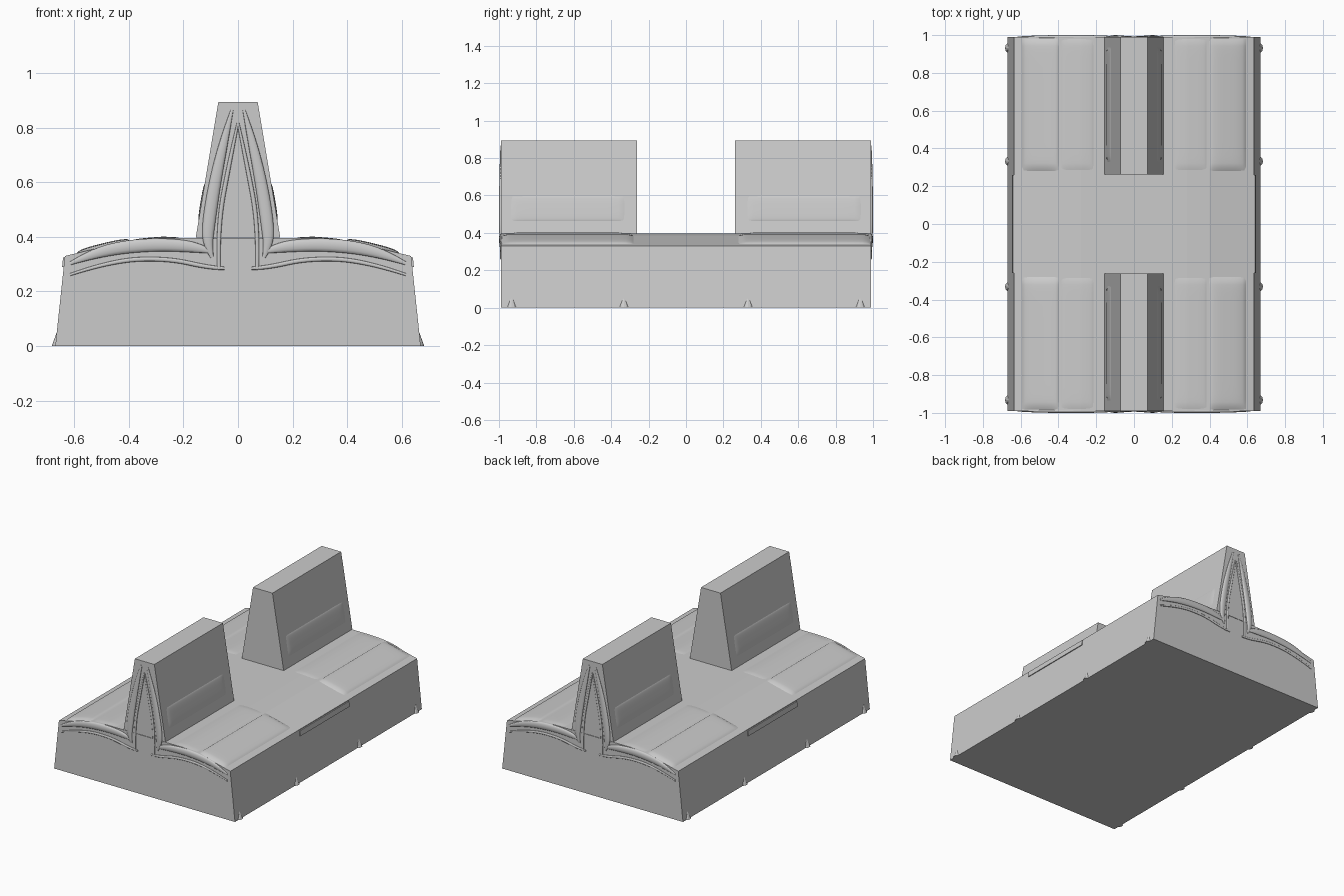
import bpy, bmesh, math

cube = bpy.data.objects.get("Cube")
if cube:
    bpy.data.objects.remove(cube)

mat = bpy.data.materials.new("plain grey")
mat.use_nodes = True
GREY = (0.6, 0.6, 0.6, 1)
mat.diffuse_color = GREY
mat.node_tree.nodes["Principled BSDF"].inputs["Base Color"].default_value = GREY

END, GAP = 0.989, 0.262
TOP = [(0, 0.396), (0.28, 0.396), (0.4, 0.387), (0.635, 0.33)]


def add(name, mesh, smooth=False):
    mesh.materials.append(mat)
    ob = bpy.data.objects.new(name, mesh)
    bpy.context.collection.objects.link(ob)
    if smooth:
        for p in mesh.polygons:
            p.use_smooth = True
    return ob


def prism(name, half, y0, y1):
    """Extrude a half profile, mirrored in x, along y."""
    pts = half + [(-x, z) for x, z in reversed(half) if x > 0]
    bm = bmesh.new()
    face = bm.faces.new([bm.verts.new((x, y0, z)) for x, z in pts])
    ext = bmesh.ops.extrude_face_region(bm, geom=[face])
    verts = [v for v in ext["geom"] if isinstance(v, bmesh.types.BMVert)]
    bmesh.ops.translate(bm, verts=verts, vec=(0, y1 - y0, 0))
    bmesh.ops.recalc_face_normals(bm, faces=bm.faces)
    me = bpy.data.meshes.new(name)
    bm.to_mesh(me)
    bm.free()
    return add(name, me)


def seat_height(x):
    for (xa, za), (xb, zb) in zip(TOP, TOP[1:]):
        if x <= xb:
            return za + (zb - za) * (x - xa) / (xb - xa)
    return TOP[-1][1]


def back_face(z):
    """Half width of the backrest at a height."""
    return 0.155 - (z - 0.4) * 0.083 / 0.495


def pad(name, surface, size, puff, sx, sy):
    """Softly swollen sheet with rounded corners lying on a surface."""
    bm = bmesh.new()
    bmesh.ops.create_grid(bm, x_segments=20, y_segments=32, size=1)
    for v in bm.verts:
        u, w = v.co.x, v.co.y
        swell = (max(0, 1 - abs(u) ** 3) * max(0, 1 - abs(w) ** 14)) ** 0.5
        x, y, z = surface(u * size[0], w * size[1], puff * swell - 0.002)
        v.co = (x * sx, y * sy, z)
    if sx * sy < 0:
        bmesh.ops.reverse_faces(bm, faces=bm.faces)
    me = bpy.data.meshes.new(name)
    bm.to_mesh(me)
    bm.free()
    return add(name, me, True)


def piping(name, path, thick, sx, sy, flat):
    """Flattened tapered tube on an end face; path holds x, z, radius."""
    cu = bpy.data.curves.new(name, "CURVE")
    cu.dimensions = "3D"
    cu.bevel_depth = thick
    cu.bevel_resolution = 4
    cu.use_fill_caps = True
    cu.resolution_u = 8
    sp = cu.splines.new("NURBS")
    sp.points.add(len(path) - 1)
    for p, (x, z, r) in zip(sp.points, path):
        p.co = (x * sx, 0, z, 1)
        p.radius = r
    sp.order_u = 3
    sp.use_endpoint_u = True
    tmp = bpy.data.objects.new(name + "_path", cu)
    bpy.context.collection.objects.link(tmp)
    me = bpy.data.meshes.new_from_object(tmp.evaluated_get(bpy.context.evaluated_depsgraph_get()))
    bpy.data.objects.remove(tmp)
    me.materials.clear()
    for v in me.vertices:
        v.co.y = v.co.y * flat + sy * (END + 0.001)
    return add(name, me, True)


# Bench body
prism("bench_base", TOP + [(0.67, 0)], -END, END)

SEAT_ROLL = [(0.1, 0.345, 0.3), (0.14, 0.362, 1), (0.28, 0.373, 1.2),
             (0.42, 0.364, 1.2), (0.54, 0.336, 0.9), (0.615, 0.303, 0.3)]
BACK_ROLL = [(0.022, 0.865, 0.25), (0.05, 0.76, 0.8), (0.085, 0.6, 1.1),
             (0.108, 0.45, 1.2), (0.112, 0.37, 0.9), (0.095, 0.325, 0.3)]
SEAT_TRIM = [(0.05, 0.285, 0.7), (0.1, 0.286, 1), (0.26, 0.322, 1),
             (0.46, 0.314, 1), (0.615, 0.262, 0.6)]
BACK_TRIM = [(0.0, 0.82, 0.5), (0.03, 0.68, 1), (0.075, 0.44, 1), (0.07, 0.28, 0.8)]

for sy, end in ((-1, "front"), (1, "back")):
    # Tapered backrest
    prism(f"{end}_backrest", [(0.072, 0.895), (0.155, 0.398)],
          sy * GAP, sy * END)
    for sx, side in ((1, "left"), (-1, "right")):
        tag = f"{end}_{side}"
        # Seat and back padding
        for label, cx, hw, puff in (("outer", 0.495, 0.1, 0.015), ("inner", 0.3, 0.09, 0.007)):
            pad(f"{tag}_{label}_seat_pad",
                lambda u, w, h, c=cx: (c + u, 0.632 + w, seat_height(c + u) + h),
                (hw, 0.355), puff, sx, sy)
        pad(f"{tag}_lumbar_pad",
            lambda u, w, h: (back_face(0.53 - u) + h, 0.632 + w, 0.53 - u),
            (0.07, 0.31), 0.006, sx, sy)
        # Padding edges and trim on the end face
        piping(f"{tag}_seat_roll", SEAT_ROLL, 0.02, sx, sy, 0.42)
        piping(f"{tag}_back_roll", BACK_ROLL, 0.02, sx, sy, 0.42)
        piping(f"{tag}_seat_trim", SEAT_TRIM, 0.008, sx, sy, 0.7)
        piping(f"{tag}_back_trim", BACK_TRIM, 0.008, sx, sy, 0.7)
        # Small floor brackets
        for label, y in (("end", 0.932), ("middle", 0.332)):
            bm = bmesh.new()
            bmesh.ops.create_cone(bm, cap_ends=True, segments=12,
                                  radius1=0.03, radius2=0.012, depth=0.05)
            bmesh.ops.translate(bm, verts=bm.verts, vec=(0.653 * sx, y * sy, 0.025))
            me = bpy.data.meshes.new("bracket")
            bm.to_mesh(me)
            bm.free()
            add(f"{tag}_{label}_bracket", me)

# Thin rail on each long side
for sx, side in ((1, "left"), (-1, "right")):
    bm = bmesh.new()
    bmesh.ops.create_cube(bm, size=1)
    for v in bm.verts:
        z = 0.307 + v.co.z * 0.035
        v.co = (sx * (0.67 - z * 0.106 + v.co.x * 0.012), v.co.y * 0.52, z)
    bmesh.ops.recalc_face_normals(bm, faces=bm.faces)
    me = bpy.data.meshes.new("rail")
    bm.to_mesh(me)
    bm.free()
    add(f"{side}_side_rail", me)
